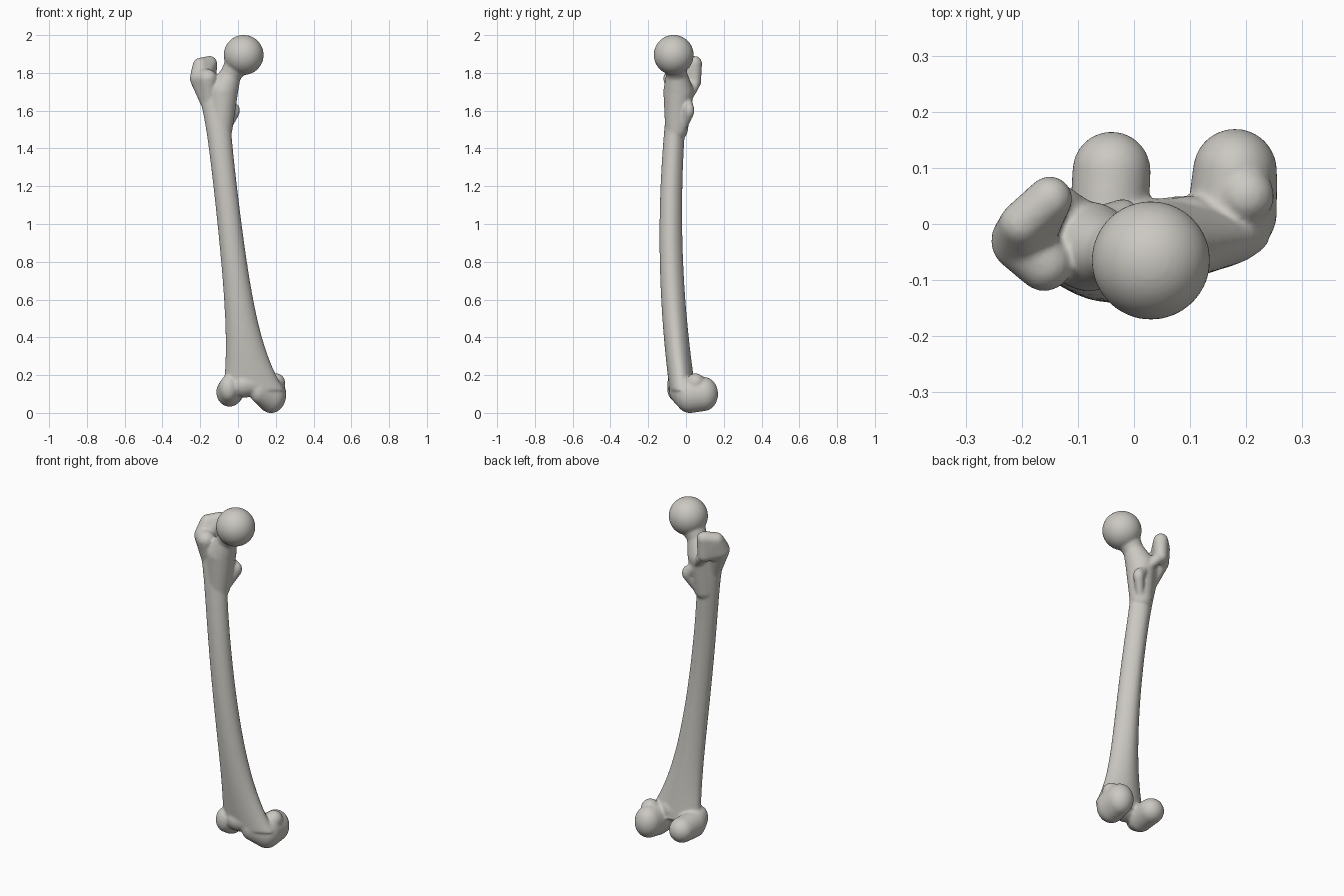
import bpy, bmesh, math
from mathutils import Matrix, Vector

default_cube = bpy.data.objects.get("Cube")
if default_cube:
    bpy.data.objects.remove(default_cube)

bone = bpy.data.materials.new("bone_ivory")
bone.use_nodes = True
ivory = (0.6, 0.58, 0.54, 1)
bone.diffuse_color = ivory
bone.node_tree.nodes["Principled BSDF"].inputs["Base Color"].default_value = ivory

bone_mesh = bmesh.new()


def ball(x, y, z, radius, tall=1):
    """Transform that turns a unit sphere into a ball, optionally stretched upright."""
    stretch = Matrix.Diagonal((radius, radius, radius * tall, 1))
    return Matrix.Translation((x, y, z)) @ stretch


def blob(*balls):
    """Add a convex lump wrapped around the given balls."""
    part = bmesh.new()
    for placement in balls:
        bmesh.ops.create_uvsphere(part, u_segments=32, v_segments=20, radius=1, matrix=placement)
    if len(balls) > 1:
        hull = bmesh.ops.convex_hull(part, input=part.verts)
        leftovers = hull["geom_interior"] + hull["geom_unused"]
        spare = {item for item in leftovers if isinstance(item, bmesh.types.BMVert)}
        bmesh.ops.delete(part, geom=list(spare), context='VERTS')
    lump = bpy.data.meshes.new("lump")
    part.to_mesh(lump)
    part.free()
    bone_mesh.from_mesh(lump)
    bpy.data.meshes.remove(lump)


def chain(*balls):
    """Add a bending, tapering limb: one lump between each neighbouring pair."""
    for first, second in zip(balls, balls[1:]):
        blob(first, second)


def shaft_point(z, angle):
    """Point on the shaft: leaning, bowed forward, flared at both ends, ridged behind."""
    lean = -0.045 - 0.115 * (z - 1) + 0.05 * math.exp(-z / 0.2)
    bow = 0.08 * (z - 1) ** 2 - 0.08
    knee_flare = 0.16 * math.exp(-z / 0.27)
    hip_flare = 0.06 * math.exp((z - 1.8) / 0.13)
    half_width = 0.06 + knee_flare + hip_flare
    half_depth = 0.07 - 0.01 * z
    across, back = math.cos(angle), math.sin(angle)
    pinch = 1 - 0.2 * max(0, back) ** 2
    return Vector((lean + half_width * across * pinch, bow + half_depth * back, z))


def build_shaft(bottom, top, steps, sides):
    """Loft the shaft from stacked rings and cap both ends."""
    rings = []
    for step in range(steps + 1):
        z = bottom + (top - bottom) * step / steps
        rings.append([bone_mesh.verts.new(shaft_point(z, math.tau * side / sides))
                      for side in range(sides)])
    for low, high in zip(rings, rings[1:]):
        for side in range(sides):
            following = (side + 1) % sides
            bone_mesh.faces.new((low[side], low[following], high[following], high[side]))
    bone_mesh.faces.new(reversed(rings[0]))
    bone_mesh.faces.new(rings[-1])


build_shaft(bottom=0.12, top=1.76, steps=40, sides=32)

# Round head
blob(ball(0.03, -0.065, 1.895, 0.106))

# Neck flaring down into the shaft
chain(ball(0.01, -0.06, 1.87, 0.07),
      ball(-0.04, -0.05, 1.79, 0.055),
      ball(-0.08, -0.04, 1.7, 0.08),
      ball(-0.09, -0.05, 1.5, 0.06))

# Greater trochanter: front shoulder, then the taller rear crest
outer_wall = ball(-0.2, -0.03, 1.77, 0.055)
blob(outer_wall,
     ball(-0.16, -0.07, 1.77, 0.05),
     ball(-0.15, -0.05, 1.6, 0.03))
blob(outer_wall,
     ball(-0.2, 0, 1.84, 0.04),
     ball(-0.15, 0.045, 1.85, 0.04),
     ball(-0.15, 0.045, 1.75, 0.035))

# Rear ridge running down through the lesser trochanter
chain(ball(-0.13, 0.04, 1.73, 0.03),
      ball(-0.07, 0.01, 1.66, 0.02),
      ball(-0.02, 0.015, 1.6, 0.03, tall=1.4),
      ball(-0.06, -0.02, 1.5, 0.02))

# Lateral condyle
chain(ball(-0.04, 0.095, 0.11, 0.07),
      ball(-0.045, 0, 0.11, 0.07, tall=1.1),
      ball(-0.05, -0.05, 0.13, 0.05, tall=1.4))

# Medial condyle, with its bump on the inner side
chain(ball(0.18, 0.095, 0.1, 0.075, tall=1.2),
      ball(0.175, 0.02, 0.095, 0.08, tall=1.2),
      ball(0.11, -0.04, 0.12, 0.05, tall=1.4))
blob(ball(0.2, 0.05, 0.16, 0.05))

# Bridge between the condyles
blob(ball(0.03, -0.03, 0.15, 0.07),
     ball(0.1, -0.02, 0.16, 0.07))

mesh = bpy.data.meshes.new("thigh_bone")
bmesh.ops.recalc_face_normals(bone_mesh, faces=bone_mesh.faces)
bone_mesh.to_mesh(mesh)
bone_mesh.free()
mesh.materials.append(bone)
thigh_bone = bpy.data.objects.new("thigh_bone", mesh)
bpy.context.collection.objects.link(thigh_bone)

# Fuse every lump into one continuous smooth surface
fuse = thigh_bone.modifiers.new("fuse", 'REMESH')
fuse.mode = 'VOXEL'
fuse.voxel_size = 0.007
fuse.use_smooth_shade = True
soften = thigh_bone.modifiers.new("soften", 'SMOOTH')
soften.factor = 0.5
soften.iterations = 8
